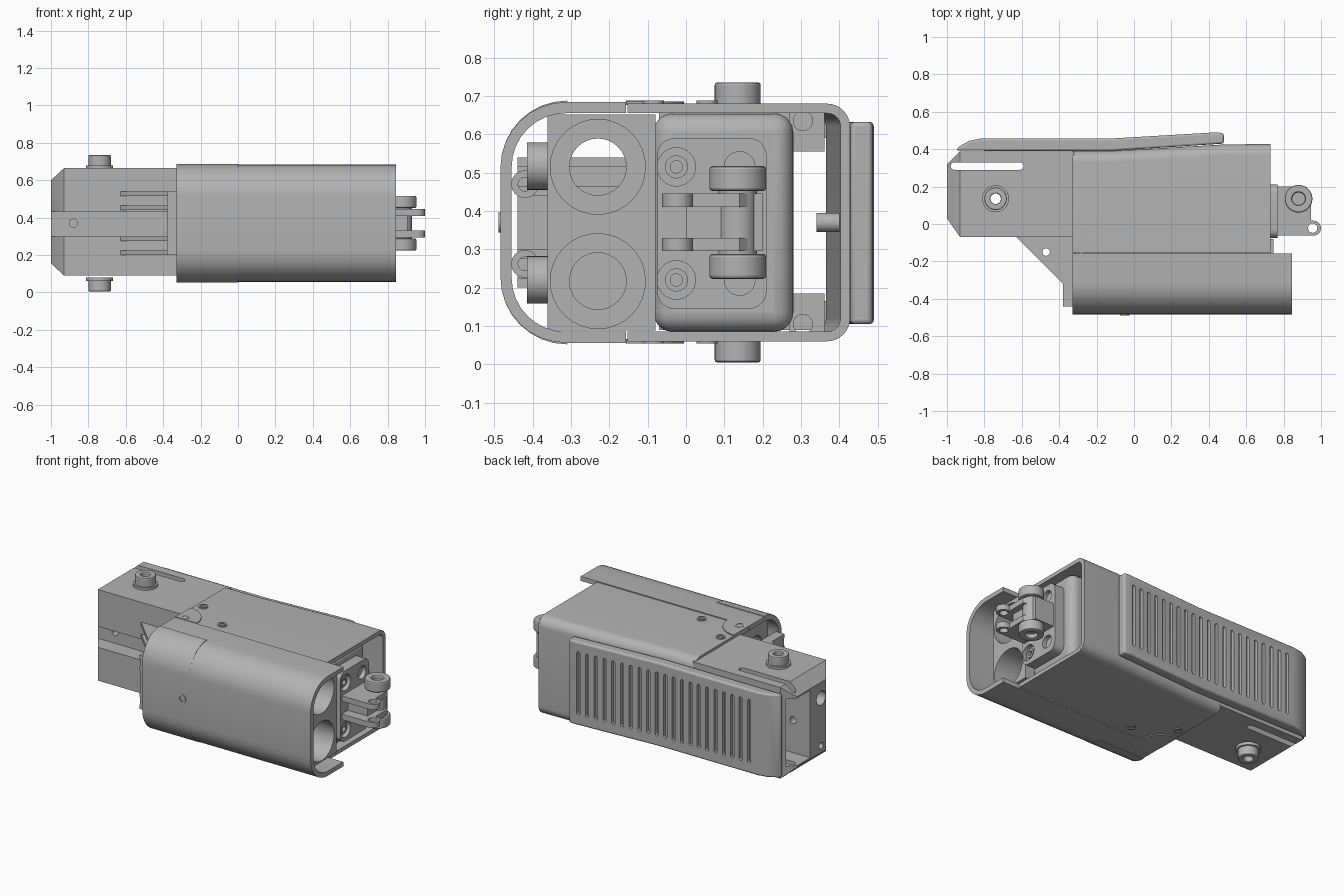
import bpy, bmesh, math
from mathutils import Vector

if "Cube" in bpy.data.objects:
    bpy.data.objects.remove(bpy.data.objects["Cube"])

grey = bpy.data.materials.new("plain_grey")
grey.use_nodes = True
GREY = (0.45, 0.45, 0.45, 1)
grey.diffuse_color = GREY
grey.node_tree.nodes["Principled BSDF"].inputs["Base Color"].default_value = GREY

MID = 0.37  # height of the symmetry plane
MAP = {"x": lambda u, v, t: (t, u, v),
       "y": lambda u, v, t: (u, t, v),
       "z": lambda u, v, t: (u, v, t)}


def finish(name, bm):
    bmesh.ops.recalc_face_normals(bm, faces=bm.faces)
    mesh = bpy.data.meshes.new(name)
    bm.to_mesh(mesh)
    bm.free()
    ob = bpy.data.objects.new(name, mesh)
    bpy.context.collection.objects.link(ob)
    mesh.materials.append(grey)
    select(ob)
    bpy.ops.object.shade_smooth_by_angle(angle=math.radians(35))
    return ob


def select(ob):
    bpy.ops.object.select_all(action="DESELECT")
    ob.select_set(True)
    bpy.context.view_layer.objects.active = ob


def apply(ob, kind, **settings):
    mod = ob.modifiers.new(kind.lower(), kind)
    for key, value in settings.items():
        setattr(mod, key, value)
    select(ob)
    bpy.ops.object.modifier_apply(modifier=mod.name)


def bevel(ob, width, segments=3):
    apply(ob, "BEVEL", width=width, segments=segments, limit_method="ANGLE")
    bpy.ops.object.shade_smooth_by_angle(angle=math.radians(35))
    return ob


def cut(ob, *cutters, op="DIFFERENCE"):
    for c in cutters:
        c.hide_render = True
        apply(ob, "BOOLEAN", object=c, operation=op, solver="EXACT")
        bpy.data.objects.remove(c)
    select(ob)
    bpy.ops.object.shade_smooth_by_angle(angle=math.radians(35))
    return ob


def prism(name, pts, axis, a, b):
    bm = bmesh.new()
    ends = [[bm.verts.new(MAP[axis](u, v, t)) for u, v in pts] for t in (a, b)]
    n = len(pts)
    for e in ends:
        bm.faces.new(e)
    for i in range(n):
        j = (i + 1) % n
        bm.faces.new((ends[0][i], ends[0][j], ends[1][j], ends[1][i]))
    return finish(name, bm)


def box(name, x, y, z):
    return prism(name, [(x[0], y[0]), (x[1], y[0]), (x[1], y[1]), (x[0], y[1])], "z", *z)


def arc(u, v, r, a, b, n=8):
    return [(u + r * math.cos(math.radians(a + (b - a) * i / n)),
             v + r * math.sin(math.radians(a + (b - a) * i / n))) for i in range(n + 1)]


def rod(name, axis, u, v, r, a, b):
    return prism(name, arc(u, v, r, 0, 360, 32)[:-1], axis, a, b)


def tube(name, axis, u, v, r, hole, a, b):
    bm = bmesh.new()
    rings = [[bm.verts.new(MAP[axis](p, q, t)) for p, q in arc(u, v, rad, 0, 360, 32)[:-1]]
             for rad, t in ((r, a), (r, b), (hole, b), (hole, a))]
    for k in range(4):
        p, q = rings[k], rings[(k + 1) % 4]
        for i in range(32):
            j = (i + 1) % 32
            bm.faces.new((p[i], p[j], q[j], q[i]))
    return finish(name, bm)


def both(z0, z1):
    """A height range and its mirror below the middle."""
    return (("upper", z0, z1), ("lower", 2 * MID - z1, 2 * MID - z0))


def shell(name, outline, thick, stations):
    """Thick open wall: a (y, z) path lofted along x, rear part shifted per station."""
    pts = [Vector(p) for p in outline]
    inner = []
    for i, p in enumerate(pts):
        d = (pts[min(i + 1, len(pts) - 1)] - pts[max(i - 1, 0)]).normalized()
        inner.append(p + Vector((-d.y, d.x)) * thick)
    ring = pts + inner[::-1]
    n, half = len(ring), len(pts)
    bm = bmesh.new()
    rows = [[bm.verts.new((x, p.x + (s if p.x > 0.25 else 0), p.y)) for p in ring]
            for x, s in stations]
    for a, b in zip(rows, rows[1:]):
        for i in range(n):
            j = (i + 1) % n
            bm.faces.new((a[i], a[j], b[j], b[i]))
    for r in (rows[0], rows[-1]):
        for i in range(half - 1):
            bm.faces.new((r[i], r[i + 1], r[n - 2 - i], r[n - 1 - i]))
    return finish(name, bm)


# Outer shell: front wrap, thicker sleeve and rear cover
def wrap(y_end, low, high, r):
    front = -0.484
    return ([(y_end, high)] + arc(front + r, high - r, r, 90, 180)
            + arc(front + r, low + r, r, 180, 270) + [(y_end, low)])


shell("front_shell", wrap(-0.157, 0.056, 0.684, 0.17), 0.029, [(-0.33, 0), (0.845, 0)])
shell("front_sleeve", wrap(-0.31, 0.052, 0.688, 0.174), 0.006, [(-0.33, 0), (0, 0)])
shell("rear_cover", [(-0.153, 0.06)] + arc(0.36, 0.12, 0.06, -90, 0)
      + arc(0.36, 0.62, 0.06, 0, 90) + [(-0.153, 0.68)], 0.025,
      [(-0.33, -0.03), (-0.13, -0.03), (0.48, 0.005), (0.73, 0.008)])

# Cover details: curved seam plate and flush fasteners
for side, a, b in both(0.676, 0.686):
    prism("seam_plate_" + side, [(-0.33, -0.155)] + arc(-0.33, -0.155, 0.15, 0, 90), "z", a, b)
    for k, (x, y) in enumerate(((-0.28, 0.055), (-0.28, -0.13), (-0.05, -0.085))):
        tube(f"cover_fastener_{side}_{k}", "z", x, y, 0.027, 0.017, a, b + 0.002)
tube("front_fastener", "y", -0.05, MID, 0.026, 0.016, -0.489, -0.47)

# Slotted back grip plate
grip = prism("grip_plate", [(-0.95, 0.392), (-0.94, 0.412), (-0.88, 0.445), (-0.82, 0.457),
                            (-0.12, 0.457), (0.44, 0.49), (0.48, 0.485), (0.48, 0.43),
                            (-0.13, 0.39)], "z", 0.105, 0.632)
bevel(grip, 0.018)
slots = []
for i in range(21):
    x = -0.76 + i * 0.0585
    floor = 0.437 + max(0, x + 0.12) * 0.059
    outline = arc(x, 0.56, 0.011, 0, 180, 6) + arc(x, 0.18, 0.011, 180, 360, 6)
    slots.append(prism("slot_cutter", outline, "y", floor, 0.55))
select(slots[0])
for s in slots:
    s.select_set(True)
bpy.ops.object.join()
cut(grip, slots[0])

# Chamfered receiver at the right end, hollow towards the back
receiver = prism("receiver", [(-0.93, -0.07), (-0.32, -0.07), (-0.32, 0.388), (-0.93, 0.388),
                              (-1, 0.32), (-1, 0.03)], "z", 0.09, 0.665)
cut(receiver, prism("chamfer_cutter", [(-0.93, 0.09), (-0.2, 0.09), (-0.2, 0.665),
                                       (-0.93, 0.665), (-1, 0.6), (-1, 0.155)], "y", -0.2, 0.6),
    op="INTERSECT")
prongs = [box("slot_cutter", (-0.96, -0.61), (0.29, 0.33), (-0.1, 0.9)),
          rod("slot_cutter", "z", -0.96, 0.31, 0.02, -0.1, 0.9),
          rod("slot_cutter", "z", -0.61, 0.31, 0.02, -0.1, 0.9)]
cut(receiver, box("cavity_cutter", (-1.1, -0.2), (0.19, 0.365), (0.165, 0.59)),
    box("groove_cutter", (-1.1, -0.2), (-0.2, 0.03), (0.3, 0.432)),
    rod("hole_cutter", "z", -0.74, 0.135, 0.028, -0.1, 0.9),
    rod("hole_cutter", "x", 0.08, 0.5, 0.045, -1.1, -0.8),
    rod("hole_cutter", "x", 0.08, 0.2, 0.02, -1.1, -0.8),
    rod("hole_cutter", "y", -0.88, MID, 0.022, -0.2, 0.3), *prongs)

# Bolts above and below the receiver
for side, a, b in both(0.66, 0.735):
    bevel(tube("bolt_head_" + side, "z", -0.74, 0.135, 0.06, 0.028, a, b), 0.006, 2)
for side, a, b in both(0.66, 0.68):
    tube("bolt_washer_" + side, "z", -0.74, 0.135, 0.072, 0.028, a, b)

# Triangular brace ribs and their end block
for pair, offset in (("outer", 0.145), ("inner", 0.07)):
    for side, a, b in both(MID + offset, MID + offset + 0.025):
        rib = prism(f"brace_rib_{pair}_{side}", [(-0.63, -0.068), (-0.38, -0.32), (-0.38, -0.44),
                                                 (-0.32, -0.44), (-0.32, -0.068)], "z", a, b)
        cut(rib, rod("hole_cutter", "z", -0.47, -0.15, 0.02, 0, 0.8))
box("brace_block", (-0.378, -0.325), (-0.44, -0.06), (0.2, 0.526))

# Inner body with twin bores
body = box("twin_bore_body", (-0.32, 0.745), (-0.362, -0.08), (0.088, 0.652))
cut(body, rod("bore_cutter", "x", -0.23, 0.515, 0.124, -0.2, 1),
    rod("bore_cutter", "x", -0.23, 0.217, 0.124, -0.2, 1),
    rod("bore_cutter", "x", -0.23, 0.515, 0.074, -0.5, 1),
    rod("bore_cutter", "x", -0.23, 0.217, 0.074, -0.3, 1))
bevel(box("inner_body", (-0.32, 0.7), (-0.085, 0.28), (0.085, 0.655)), 0.05, 5)
for side, z in (("upper", 0.517), ("lower", 0.22)):
    rod("bore_pin_" + side, "y", 0.6, z, 0.062, -0.415, -0.355)
for side, z in (("upper", 0.47), ("lower", 0.262)):
    tube("front_socket_" + side, "x", -0.42, z, 0.036, 0.018, -0.32, -0.26)
for side, a, b in both(0.555, 0.655):
    rib = box("guide_rail_" + side, (-0.3, 0.5), (0.27, 0.362), (a, b))
    cut(rib, rod("hole_cutter", "x", 0.305, 0.635 if side == "upper" else 0.105,
                 0.025, -0.5, 0.8))
rod("inner_screw", "y", 0.62, MID, 0.025, 0.34, 0.4)

# End flange with fastener holes
flange = prism("end_flange", arc(0.165, 0.545, 0.045, 0, 90) + arc(-0.03, 0.545, 0.045, 90, 180)
               + arc(-0.03, 0.19, 0.045, 180, 270) + arc(0.165, 0.19, 0.045, 270, 360),
               "x", 0.69, 0.768)
cut(flange, *[rod("hole_cutter", "x", y, z, r, 0.74, 0.8)
              for y, r in ((-0.025, 0.05), (0.14, 0.04)) for z in (0.22, 0.515)])
for side, z in (("upper", 0.515), ("lower", 0.22)):
    tube("flange_screw_" + side, "x", -0.025, z, 0.03, 0.016, 0.735, 0.758)

# Hinge block, rollers and twin end lugs
box("hinge_core", (0.76, 0.905), (0.0, 0.2), (0.295, 0.445))
rod("hinge_pin", "z", 0.88, 0.135, 0.05, 0.25, 0.49)
for side, a, b in both(0.452, 0.517):
    roller = tube("hinge_roller_" + side, "z", 0.88, 0.135, 0.074, 0.035, a, b)
    bevel(roller, 0.008, 2)
for side, a, b in both(0.41, 0.445):
    lug = prism("end_lug_" + side, [(0.76, 0.2), (0.88, 0.2), (0.945, 0.14), (0.945, 0.018)]
                + arc(0.96, -0.022, 0.04, 90, -90) + [(0.76, -0.062)], "z", a, b)
    cut(lug, rod("hole_cutter", "z", 0.955, -0.022, 0.025, 0, 0.8))
